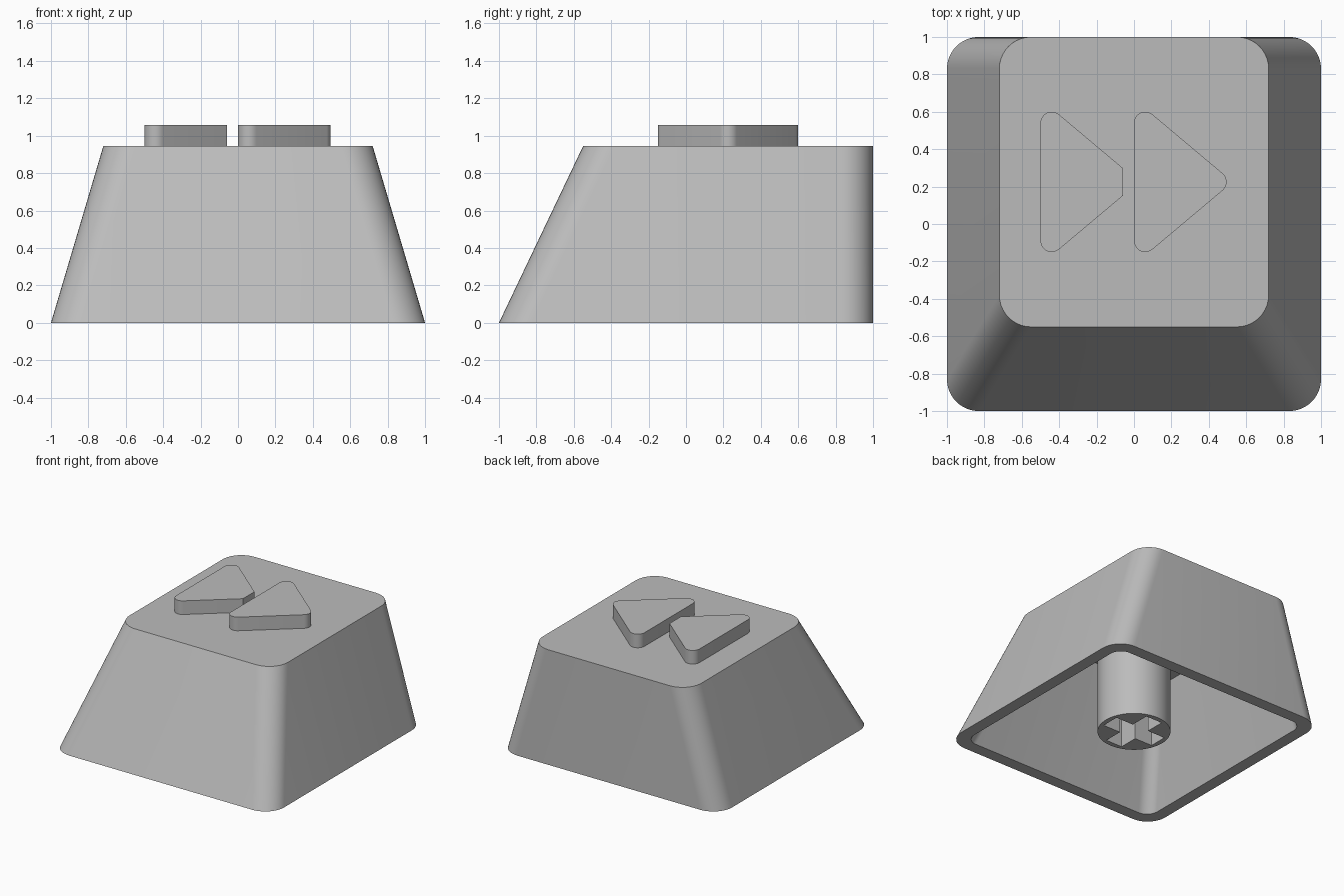
import bpy, bmesh, math
from mathutils import Vector

if "Cube" in bpy.data.objects:
    bpy.data.objects.remove(bpy.data.objects["Cube"], do_unlink=True)

TOP, CEILING = 0.945, 0.845

grey = bpy.data.materials.new("warm_grey_plastic")
grey.use_nodes = True
colour = (0.5, 0.5, 0.5, 1)
grey.diffuse_color = colour
grey.node_tree.nodes["Principled BSDF"].inputs["Base Color"].default_value = colour


def rounded(points, radius, steps=10):
    """Outline of a counter-clockwise convex polygon grown by a radius."""
    out = []
    pts = [Vector(p) for p in points]
    for i, p in enumerate(pts):
        before, after = p - pts[i - 1], pts[(i + 1) % len(pts)] - p
        start = math.atan2(before.y, before.x) - math.pi / 2
        turn = (math.atan2(after.y, after.x) - math.pi / 2 - start) % math.tau
        for s in range(steps + 1):
            a = start + turn * s / steps
            out.append((p.x + radius * math.cos(a), p.y + radius * math.sin(a)))
    return out


def rounded_box(half, front, back, radius):
    x, f, b = half - radius, front + radius, back - radius
    return rounded([(-x, f), (x, f), (x, b), (-x, b)], radius)


def loft(name, loops):
    """Skin between (outline, height) loops and cap both ends."""
    bm = bmesh.new()
    rings = [[bm.verts.new((x, y, z)) for x, y in outline] for outline, z in loops]
    for a, b in zip(rings, rings[1:]):
        for i in range(len(a)):
            j = (i + 1) % len(a)
            bm.faces.new((a[i], a[j], b[j], b[i]))
    bm.faces.new(rings[0])
    bm.faces.new(rings[-1])
    bmesh.ops.recalc_face_normals(bm, faces=bm.faces)
    mesh = bpy.data.meshes.new(name)
    bm.to_mesh(mesh)
    bm.free()
    mesh.materials.append(grey)
    obj = bpy.data.objects.new(name, mesh)
    bpy.context.collection.objects.link(obj)
    return obj


def select(obj):
    bpy.ops.object.select_all(action="DESELECT")
    obj.select_set(True)
    bpy.context.view_layer.objects.active = obj


def smooth(obj):
    select(obj)
    bpy.ops.object.shade_smooth_by_angle(angle=math.radians(30))


# Hollow tapered shell: the back is upright, the other sides lean in
smooth(loft("keycap_shell", [
    (rounded_box(0.72, -0.55, 1, 0.17), TOP),
    (rounded_box(1, -1, 1, 0.17), 0),
    (rounded_box(0.9, -0.9, 0.9, 0.1), 0),
    (rounded_box(0.64, -0.5, 0.9, 0.1), CEILING),
]))

# Raised double arrow; the left arrow has its tip cut off
tip_arrow = rounded([(0.06, -0.09), (0.435, 0.225), (0.06, 0.54)], 0.06)
cut_x = 0.44
slope = Vector((0.375, 0.315)).normalized()
edge = Vector((0.06 + 0.06 * slope.y, 0.54 + 0.06 * slope.x))
cut_y = edge.y - (cut_x - edge.x) * slope.y / slope.x
tail = [p for p in tip_arrow if p[0] < 0.3]
first_top = next(i for i, p in enumerate(tail) if p[1] > 0.225)
tail[first_top:first_top] = [(cut_x, 0.45 - cut_y), (cut_x, cut_y)]
smooth(loft("front_arrow", [(tip_arrow, TOP), (tip_arrow, 1.057)]))
cut_arrow = [(x - 0.5, y) for x, y in tail]
smooth(loft("cut_arrow", [(cut_arrow, TOP), (cut_arrow, 1.057)]))

# Round stem with a cross-shaped socket
circle = [(0.275 * math.cos(math.tau * i / 64), 0.275 * math.sin(math.tau * i / 64))
          for i in range(64)]
stem = loft("stem", [(circle, 0.01), (circle, CEILING + 0.02)])
w, l = 0.075, 0.235
cross = []
for quarter in range(4):
    c, s = [(1, 0), (0, 1), (-1, 0), (0, -1)][quarter]
    cross += [(x * c - y * s, x * s + y * c) for x, y in ((l, -w), (l, w), (w, w))]
cutter = loft("socket_cutter", [(cross, -0.1), (cross, 0.45)])
cutter.hide_render = True
cut = stem.modifiers.new("socket", "BOOLEAN")
cut.operation, cut.solver, cut.object = "DIFFERENCE", "EXACT", cutter
select(stem)
bpy.ops.object.modifier_apply(modifier="socket")
bpy.data.objects.remove(cutter, do_unlink=True)
smooth(stem)
